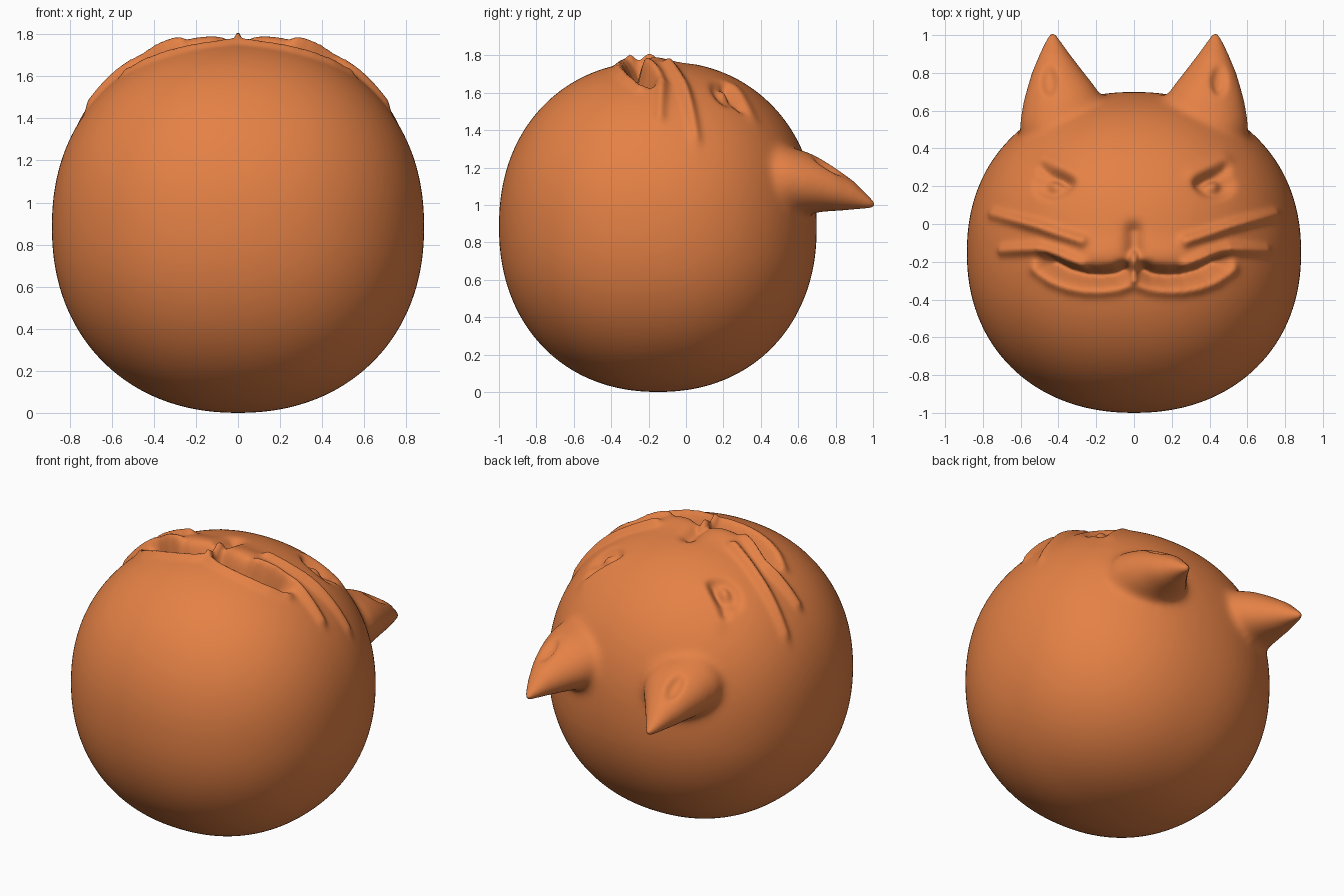
import bpy, bmesh, math
from mathutils import Vector

if "Cube" in bpy.data.objects:
    bpy.data.objects.remove(bpy.data.objects["Cube"])


def seg_dist(p, pts):
    """Shortest distance from a 2D point to a polyline."""
    best = 9.0
    for a, b in zip(pts, pts[1:]):
        a, b = Vector(a), Vector(b)
        d = b - a
        t = max(0.0, min(1.0, (p - a).dot(d) / d.length_squared))
        best = min(best, (p - a - d * t).length)
    return best


def falloff(d, w, power=2):
    return math.exp(-(d / w) ** power)


# Round head, slightly squarer than an ellipsoid
bm = bmesh.new()
bmesh.ops.create_uvsphere(bm, u_segments=128, v_segments=80, radius=1)
P = 2.16
for v in bm.verts:
    c = v.co / sum(abs(a) ** P for a in v.co) ** (1 / P)
    v.co = (c.x * 0.885, c.y * 0.85 - 0.15, c.z * 0.885 + 0.885)

# Ears: lofted ellipses (y, x inner, x outer, z low, z high)
sections = [(0.40, 0.25, 0.58, 0.98, 1.28), (0.52, 0.17, 0.61, 0.95, 1.32),
            (0.65, 0.16, 0.588, 0.95, 1.285), (0.72, 0.195, 0.57, 0.96, 1.25),
            (0.80, 0.26, 0.546, 0.965, 1.20), (0.90, 0.34, 0.50, 0.975, 1.125),
            (0.97, 0.39, 0.468, 0.98, 1.055), (1.008, 0.415, 0.445, 0.985, 1.02)]
N = 32
for side in (1, -1):
    rings = []
    for y, x0, x1, z0, z1 in sections:
        rings.append([bm.verts.new((side * ((x0 + x1) / 2 + (x1 - x0) / 2 * math.cos(a)), y,
                                    (z0 + z1) / 2 + (z1 - z0) / 2 * math.sin(a)))
                      for a in (2 * math.pi * i / N for i in range(N))])
    for r, s in zip(rings, rings[1:]):
        for i in range(N):
            j = (i + 1) % N
            bm.faces.new((r[i], r[j], s[j], s[i]))
    bm.faces.new(rings[0])
    bm.faces.new(rings[-1])
bmesh.ops.recalc_face_normals(bm, faces=bm.faces)

mesh = bpy.data.meshes.new("cat_head")
bm.to_mesh(mesh)
bm.free()
head = bpy.data.objects.new("cat_head", mesh)
bpy.context.collection.objects.link(head)
bpy.context.view_layer.objects.active = head
head.select_set(True)


def soften(iterations, group=""):
    mod = head.modifiers.new("soften", 'SMOOTH')
    mod.factor, mod.iterations, mod.vertex_group = 0.5, iterations, group
    bpy.ops.object.modifier_apply(modifier="soften")


# Fuse head and ears into one soft skin, with wide fillets at the ear roots
remesh = head.modifiers.new("fuse", 'REMESH')
remesh.mode = 'VOXEL'
remesh.voxel_size = 0.012
bpy.ops.object.modifier_apply(modifier="fuse")
soften(10)
roots = head.vertex_groups.new(name="ear_roots")
for v in head.data.vertices:
    if v.co.y > 0.3 and v.co.z > 0.7:
        w = min(1, (v.co.y - 0.3) / 0.1, (v.co.z - 0.7) / 0.1, (0.9 - v.co.y) / 0.15)
        if w > 0:
            roots.add([v.index], w, 'REPLACE')
soften(70, "ear_roots")

# Face strokes seen from above, right half: (path, width, height)
strokes = [
    ([(0.27, -0.09), (0.4, -0.05), (0.5, -0.015), (0.74, 0.05)], 0.028, 0.042),    # upper whisker
    ([(0.27, -0.215), (0.38, -0.165), (0.5, -0.13), (0.69, -0.14)], 0.028, 0.042), # lower whisker
    ([(0.02, -0.315), (0.08, -0.335), (0.16, -0.345), (0.25, -0.345), (0.34, -0.33),
      (0.43, -0.295), (0.51, -0.235)], 0.035, 0.03),                               # lower lip
    ([(0.05, -0.25), (0.1, -0.275), (0.18, -0.285), (0.27, -0.28), (0.37, -0.255),
      (0.46, -0.21)], 0.04, -0.125),                                               # mouth opening
    ([(0.0, -0.04), (0.0, -0.14)], 0.045, -0.045),                                 # nose cleft
    ([(0.0, -0.16), (0.0, -0.29)], 0.016, 0.06),                                   # lip bridge
    ([(0.34, 0.22), (0.48, 0.29)], 0.028, -0.03),                                  # brow crease
    ([(0.32, 0.26), (0.47, 0.335)], 0.045, 0.012),                                 # brow
]
# Face spots: (x, y, x radius, y radius, height)
spots = [
    (0.20, -0.17, 0.20, 0.09, 0.03),     # cheek pad
    (0.43, 0.205, 0.09, 0.065, -0.045),  # eye socket
    (0.425, 0.205, 0.045, 0.04, 0.035),  # eyeball
    (0.45, 0.76, 0.04, 0.07, -0.03),     # inner ear
]
moves = []
for v in head.data.vertices:
    n = v.normal.copy()
    if v.co.z < 1.0 or n.z < 0.15:
        continue
    p = Vector((abs(v.co.x), v.co.y))
    h = 0.0
    if p.y < 0.5:
        fade = max(0, min(1, (0.95 - p.x) / 0.4))
        h += fade * sum(k * falloff(seg_dist(p, path), w) for path, w, k in strokes)
    h += sum(k * falloff(math.hypot((p.x - x) / rx, (p.y - y) / ry), 1, 4 if k < 0 else 2)
             for x, y, rx, ry, k in spots)
    moves.append((v.index, n * h))
for i, d in moves:
    head.data.vertices[i].co += d
soften(4)
bpy.ops.object.shade_smooth()

# Orange skin
mat = bpy.data.materials.new("orange")
mat.diffuse_color = (0.78, 0.22, 0.06, 1)
mat.use_nodes = True
mat.node_tree.nodes["Principled BSDF"].inputs["Base Color"].default_value = mat.diffuse_color
head.data.materials.append(mat)
